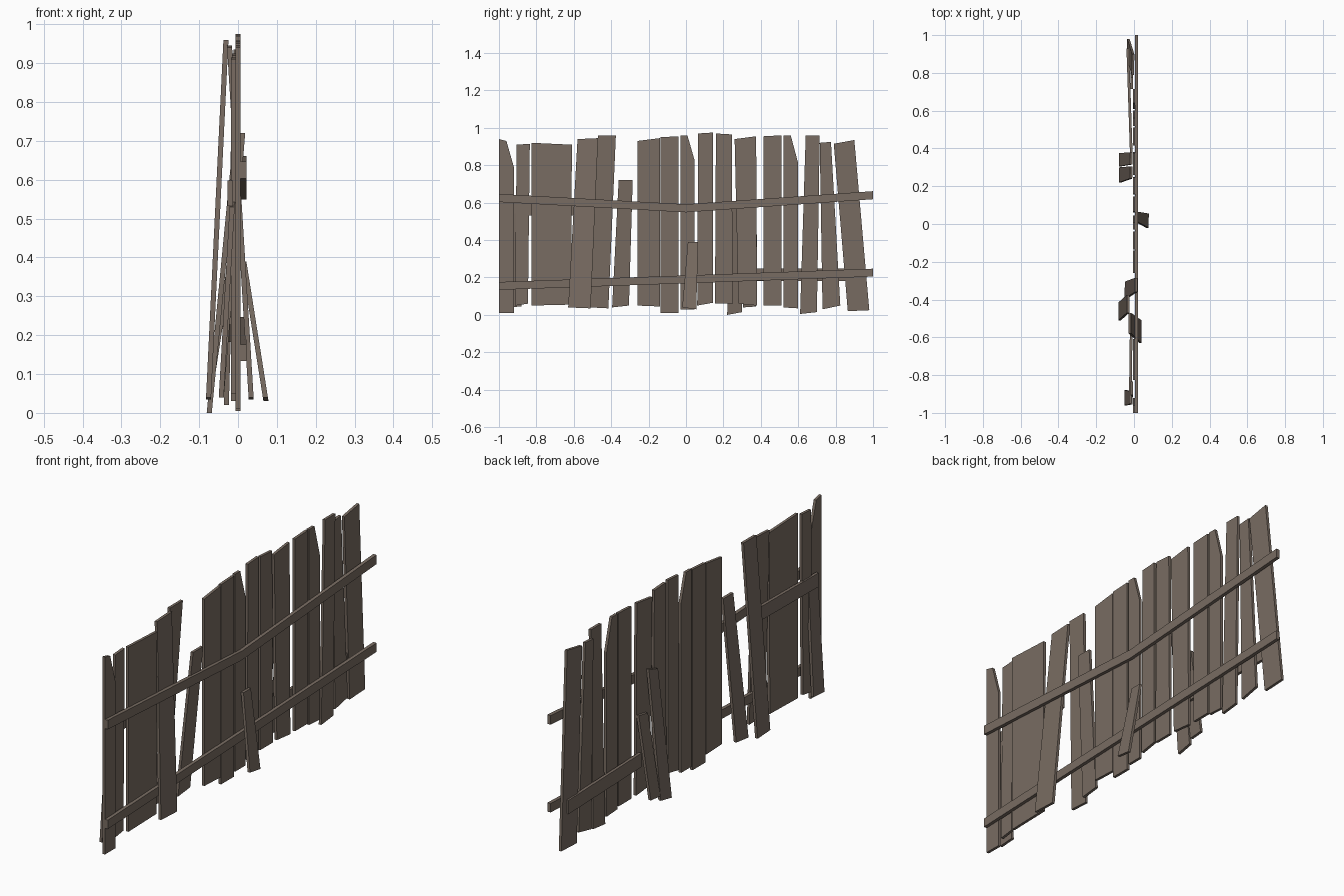
import bpy

if "Cube" in bpy.data.objects:
    bpy.data.objects.remove(bpy.data.objects["Cube"])

wood = bpy.data.materials.new("weathered wood")
wood.diffuse_color = (0.19, 0.15, 0.122, 1)
wood.use_nodes = True
wood.node_tree.nodes["Principled BSDF"].inputs["Base Color"].default_value = wood.diffuse_color
T = 0.0065  # half thickness of a board


def slab(name, outline, half):
    """Solid from a loop of (x, y, z) mid-plane points, thickened along x."""
    n = len(outline)
    verts = [(x + s * half, y, z) for s in (-1, 1) for x, y, z in outline]
    faces = [tuple(range(n))[::-1], tuple(range(n, 2 * n))]
    faces += [(i, (i + 1) % n, n + (i + 1) % n, n + i) for i in range(n)]
    me = bpy.data.meshes.new(name)
    me.from_pydata(verts, [], faces)
    me.materials.append(wood)
    ob = bpy.data.objects.new(name, me)
    bpy.context.collection.objects.link(ob)
    return ob


def plank(name, bottom, top, zb, zt, x=(0, 0), clip=0):
    """Upright board: y spans at bottom and top, z at left and right, x lean,
    and an optional broken-off top right corner of height clip."""
    pts = [(bottom[0], zb[0]), (bottom[1], zb[1])]
    if clip:
        pts += [(top[1], zt[1] - clip), ((top[0] + top[1]) / 2, zt[1])]
    else:
        pts += [(top[1], zt[1])]
    pts += [(top[0], zt[0])]
    lo, hi = min(zb), max(zt)
    lean = lambda z: x[0] + (x[1] - x[0]) * (z - lo) / (hi - lo)
    return slab(name, [(lean(z), y, z) for y, z in pts], T)


def rail(name, path, height, half=0.0085):
    """Horizontal board following (x, y, z) centre points."""
    h = height / 2
    n = len(path)
    verts, faces = [], []
    for x, y, z in path:
        verts += [(x - half, y, z - h), (x + half, y, z - h),
                  (x + half, y, z + h), (x - half, y, z + h)]
    for k in range(n - 1):
        a = 4 * k
        faces += [(a + i, a + (i + 1) % 4, a + 4 + (i + 1) % 4, a + 4 + i)[::-1]
                  for i in range(4)]
    e = 4 * (n - 1)
    faces += [(0, 1, 2, 3), (e + 3, e + 2, e + 1, e)]
    me = bpy.data.meshes.new(name)
    me.from_pydata(verts, [], faces)
    me.materials.append(wood)
    bpy.context.collection.objects.link(bpy.data.objects.new(name, me))


# Left section of upright boards
plank("plank_end_left", (-1, -.92), (-1, -.92), (.01, .01), (.94, .93), clip=.14)
plank("plank_narrow_left", (-.915, -.845), (-.905, -.835), (.05, .06), (.91, .915), (-.012, -.012))
plank("plank_wide", (-.825, -.615), (-.825, -.61), (.05, .055), (.92, .91))
plank("plank_loose_front", (-.63, -.51), (-.58, -.47), (.04, .035), (.94, .945), (.034, -.022))
plank("plank_loose_back", (-.51, -.415), (-.47, -.375), (.04, .035), (.96, .96), (-.076, -.031))
plank("plank_short", (-.395, -.305), (-.36, -.285), (.04, .05), (.72, .72), (-.043, .012))

# Middle section
plank("plank_mid_1", (-.26, -.14), (-.26, -.14), (.05, .045), (.93, .945))
plank("plank_mid_2", (-.135, -.04), (-.135, -.04), (.01, .01), (.95, .955))
plank("plank_mid_3", (-.03, .045), (-.03, .045), (.03, .03), (.96, .96), clip=.13)
plank("plank_mid_4", (.06, .145), (.065, .145), (.05, .065), (.97, .975))
plank("plank_mid_5", (.155, .25), (.16, .245), (.06, .06), (.97, .965))
plank("plank_mid_6", (.28, .38), (.26, .375), (.06, .05), (.94, .955))

# Right section
plank("plank_right_1", (.415, .51), (.415, .51), (.05, .05), (.955, .96))
plank("plank_right_2", (.52, .6), (.52, .6), (.04, .035), (.96, .96), clip=.15)
plank("plank_right_3", (.61, .7), (.64, .715), (.005, .015), (.96, .96))
plank("plank_right_4", (.73, .825), (.715, .775), (.03, .05), (.92, .925), (-.012, -.012))
plank("plank_end_right", (.865, .98), (.79, .9), (.02, .025), (.915, .935), (-.03, -.005))

# Broken pieces leaning against the fence
plank("broken_front", (-.02, .055), (.01, .065), (.04, .03), (.39, .39), (.072, .015))
plank("broken_back_long", (.22, .3), (.24, .305), (0, .015), (.6, .62), (-.074, -.014))
plank("broken_back_short", (.305, .375), (.315, .38), (.04, .045), (.42, .43), (-.074, -.014))
plank("broken_back_left", (-.96, -.88), (-.955, -.885), (.04, .045), (.53, .55), (-.043, -.014))

# Front rails and shorter repair rails behind
rail("rail_upper", [(.0135, -1, .625), (.0135, 0, .57), (.0135, 1, .64)], .043)
rail("rail_lower", [(.0135, -1, .155), (.0135, 0, .19), (.0135, 1, .226)], .042)
rail("repair_rail_upper", [(-.014, -.5, .565), (-.02, -.95, .565)], .065, .007)
rail("repair_rail_lower", [(-.014, .36, .215), (-.033, .93, .215)], .065, .007)
